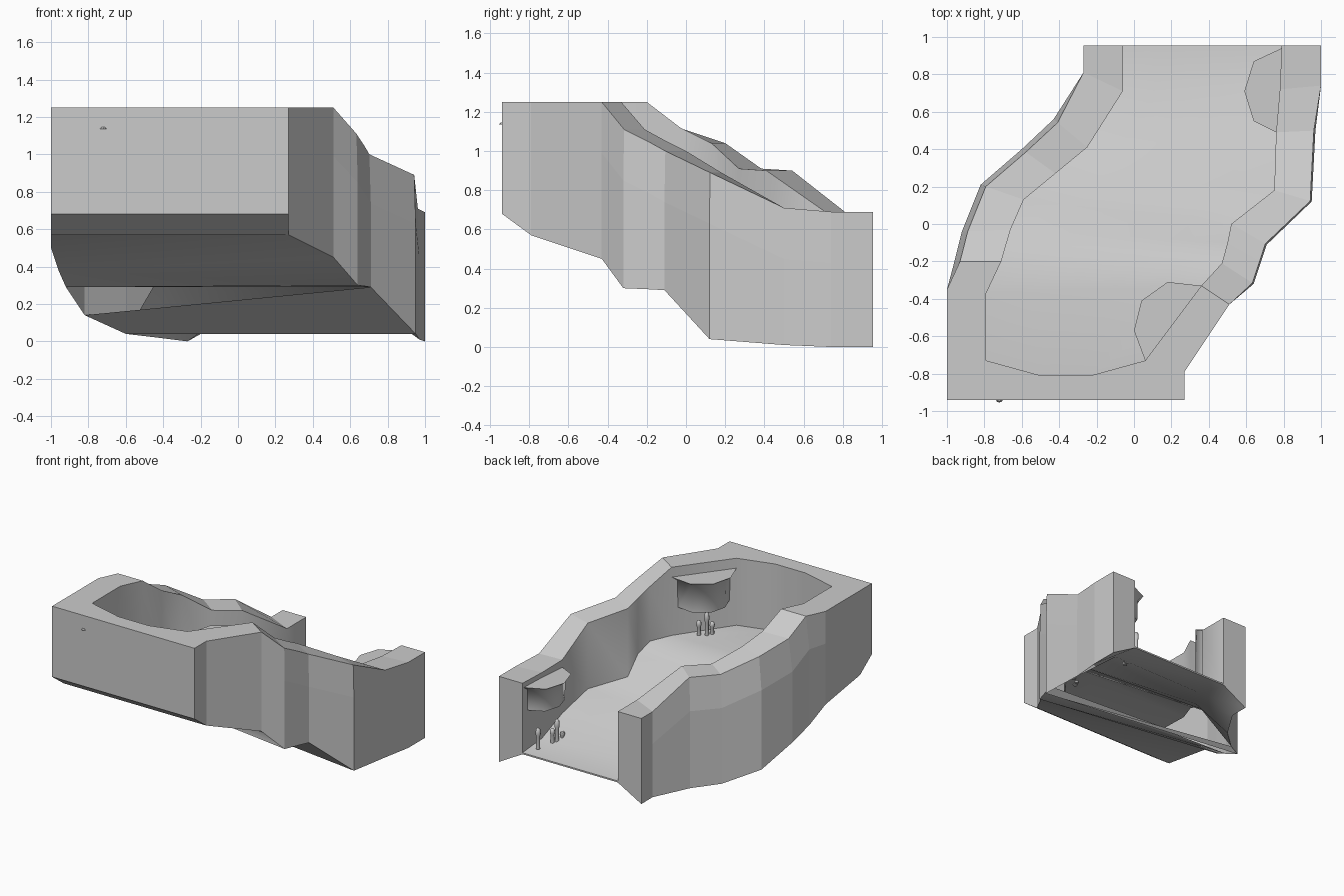
import bpy, bmesh, math
from mathutils import Vector

cube = bpy.data.objects.get("Cube")
if cube:
    bpy.data.objects.remove(cube, do_unlink=True)

stone = bpy.data.materials.new("grey_stone")
stone.use_nodes = True
stone.diffuse_color = (0.6, 0.6, 0.6, 1)
stone.node_tree.nodes["Principled BSDF"].inputs["Base Color"].default_value = stone.diffuse_color


def finish(bm, name, angle):
    bmesh.ops.recalc_face_normals(bm, faces=bm.faces)
    mesh = bpy.data.meshes.new(name)
    bm.to_mesh(mesh)
    bm.free()
    mesh.materials.append(stone)
    obj = bpy.data.objects.new(name, mesh)
    bpy.context.collection.objects.link(obj)
    bpy.ops.object.select_all(action='DESELECT')
    bpy.context.view_layer.objects.active = obj
    obj.select_set(True)
    bpy.ops.object.shade_smooth_by_angle(angle=math.radians(angle))


def at(xy, z):
    return Vector((xy[0], xy[1], z))


def bridge(bm, a, b, skip=()):
    """Join two rings of vertices with quads."""
    count = len(a)
    for k in range(count):
        if k not in skip:
            n = (k + 1) % count
            bm.faces.new((a[k], a[n], b[n], b[k]))


# Outer walls, front to back: x, y, bottom, top
west_outer = [(-1, -.79, .57, 1.25), (-1, -.35, .5, 1.25), (-.96, -.2, .38, 1.25),
              (-.92, -.04, .29, 1.12), (-.82, .21, .14, 1.04), (-.6, .4, .04, .91),
              (-.43, .56, .02, .9), (-.27, .81, 0, .69), (-.27, .955, 0, .69)]
east_outer = [(.27, -.79, .57, 1.25), (.51, -.43, .45, 1.25), (.64, -.32, .3, 1.11),
              (.68, -.2, .295, 1.05), (.71, -.11, .29, 1), (.95, .12, .04, .89),
              (.97, .5, .01, .71), (1, .74, 0, .69), (1, .955, 0, .69)]
# Inner rims, with the hollow dropping straight down below them
west_rim = [(-.79, -.73), (-.79, -.37), (-.71, -.2), (-.66, -.03), (-.59, .13),
            (-.42, .27), (-.25, .41), (-.06, .71), (-.06, .955)]
east_rim = [(.06, -.73), (.36, -.33), (.47, -.21), (.5, -.1), (.52, 0),
            (.75, .18), (.76, .49), (.78, .72), (.79, .955)]
floor_z = [.71, .7, .67, .6, .45, .36, .28, .16, .13]
FOLD = 5  # behind this section the floor is a thin sheet


def wall_side(outer, rim, i, inset, sheet):
    """Points from the underside up over one wall and down to the floor."""
    x, y, low, high = outer[i]
    edge, rim_pt = at((x, y), high), at(rim[i], high)
    if 1 < i < 7:
        edge = edge.lerp(rim_pt, inset)
    mid = at((x, y), high - .26)
    under = at(rim[i], floor_z[i] - .012) if sheet else at((x, y), low)
    return [under, at((x, y), low), mid, edge, rim_pt, at(rim[i], floor_z[i])]


def section(i, sheet):
    west = wall_side(west_outer, west_rim, i, .12, sheet)
    east = wall_side(east_outer, east_rim, i, .04, sheet)
    floor = [west[-1].lerp(east[-1], t) for t in (.2, .4, .6, .8)]
    return west + floor + east[::-1]


rows = [section(i, False) for i in range(FOLD + 1)]
rows += [section(i, True) for i in range(FOLD, len(floor_z))]

# Solid front wall: the rim curves across the end of the hollow
for k, x in zip(range(6, 10), (-.5, -.41, -.32, -.23)):
    rows[0][k] = Vector((x, -.81, floor_z[0]))
rim_row = [p.copy() for p in rows[0]]
for p in rim_row[5:11]:
    p.z = 1.25
front_row = [at((p.x, -.94), p.z) for p in rim_row]
for k in (0, 1, 14, 15):
    front_row[k].z = .68
rows = [front_row, rim_row] + rows

# Cave body: loft the sections, leaving out the bottom ahead of the fold
bm = bmesh.new()
rings = [[bm.verts.new(p) for p in row] for row in rows]
last = len(rings[0]) - 1
for n, (a, b) in enumerate(zip(rings, rings[1:])):
    bridge(bm, a, b, skip=(last,) if 0 < n <= FOLD + 2 else ())
bm.faces.new(rings[0])
bm.faces.new(rings[-1])

# Bottom sheets slant from west to east, with a narrow open gap between the two
for sheet in ([(0, 0), (1, 0), (2, 1), (3, 2), (3, 3), (3, 4)], [(4, 4), (5, 5)]):
    for (w1, e1), (w2, e2) in zip(sheet, sheet[1:]):
        corners = [rings[w1 + 2][0], rings[w2 + 2][0], rings[e2 + 2][last], rings[e1 + 2][last]]
        bm.faces.new(list(dict.fromkeys(corners)))

# Keep the outer faces faceted and the rims crisp
for ring, after in zip(rings, rings[1:] + [rings[-1]]):
    pairs = [(ring[k], ring[k + 1]) for k in (1, 2, 3, 11, 12, 13)]
    pairs += [(ring[k], after[k]) for k in (1, 2, 3, 4, 11, 12, 13, 14)]
    pairs.append((ring[0], ring[last]))
    for pair in pairs:
        edge = bm.edges.get(pair) if pair[0] != pair[1] else None
        if edge:
            edge.smooth = False
bmesh.ops.remove_doubles(bm, verts=bm.verts, dist=.0005)
bmesh.ops.dissolve_degenerate(bm, edges=bm.edges, dist=.0005)
finish(bm, "cave_body", 58)


# Rounded ledges under the wall rims: a thin top plate on a narrower drum
def ledge(name, outline, anchor, low, high):
    bm = bmesh.new()
    centre = Vector(anchor)
    rings = []
    for scale, z in ((1, high), (.82, high - .03), (.8, low)):
        rings.append([bm.verts.new(at(centre.lerp(Vector(p), scale), z)) for p in outline])
    for a, b in zip(rings, rings[1:]):
        bridge(bm, a, b)
    bm.faces.new(rings[0])
    bm.faces.new(rings[-1])
    finish(bm, name, 52)


ledge("front_ledge", [(.06, -.73), (0, -.57), (.04, -.41), (.18, -.31), (.36, -.33), (.4, -.42), (.16, -.74)],
      (.23, -.53), .92, 1.17)
ledge("back_ledge", [(.79, .94), (.64, .87), (.59, .71), (.64, .55), (.76, .49), (.84, .55), (.84, .9)],
      (.8, .71), .45, .65)


# Small rounded stalks on the floor under each ledge
def stalk(name, x, y, z, height, radius):
    bm = bmesh.new()
    rings = []
    for r, h in ((.8, -.05), (.7, .55), (1, .7), (.8, .93), (.2, 1)):
        rings.append([bm.verts.new((x + radius * r * math.cos(k * math.tau / 8),
                                    y + radius * r * math.sin(k * math.tau / 8),
                                    z + height * h)) for k in range(8)])
    for a, b in zip(rings, rings[1:]):
        bridge(bm, a, b)
    bm.faces.new(rings[0])
    bm.faces.new(rings[-1])
    finish(bm, name, 50)


for group, z, spots in (
        ("front", .7, [(.2, -.45, .12), (.15, -.48, .19), (.13, -.52, .1)]),
        ("back", .16, [(.71, .87, .16), (.68, .73, .11), (.66, .7, .18), (.64, .66, .07)])):
    for n, (x, y, height) in enumerate(spots):
        stalk(f"{group}_stalk_{n + 1}", x, y, z, height, .02)

# Tiny peg on the front wall
bm = bmesh.new()
bmesh.ops.create_cone(bm, cap_ends=True, segments=8, radius1=.02, radius2=.012, depth=.02)
bmesh.ops.scale(bm, vec=(1, 1, .5), verts=bm.verts)
bmesh.ops.translate(bm, vec=(-.72, -.935, 1.14), verts=bm.verts)
finish(bm, "front_peg", 30)
